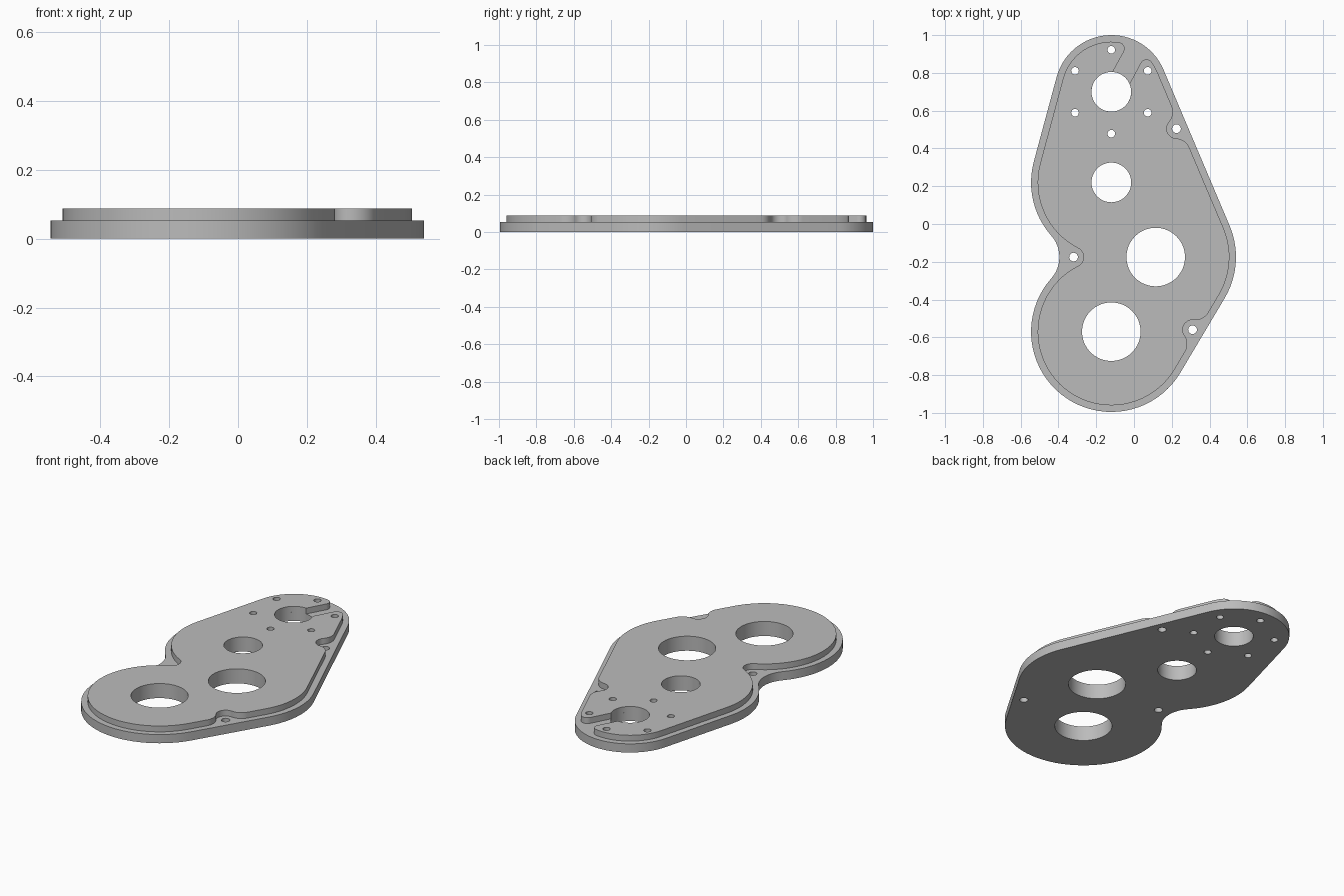
import bpy, bmesh
from math import sin, cos, asin, atan2, sqrt, pi, radians, ceil
from mathutils import Vector

cube = bpy.data.objects.get("Cube")
if cube:
    bpy.data.objects.remove(cube)

metal = bpy.data.materials.new("plain grey metal")
metal.use_nodes = True
metal.diffuse_color = (0.5, 0.5, 0.5, 1)
metal.node_tree.nodes["Principled BSDF"].inputs["Base Color"].default_value = (0.5, 0.5, 0.5, 1)

BASE_TOP, DECK_TOP, INSET = 0.052, 0.087, 0.035


def polar(centre, r, angle):
    return Vector((centre[0] + r * cos(angle), centre[1] + r * sin(angle)))


def tangent(a, b):
    """Contact points of the line joining two signed circles (positive = counter-clockwise)."""
    (ca, ra), (cb, rb) = a, b
    d = cb - ca
    theta = atan2(d.y, d.x) - asin(max(-1, min(1, (rb - ra) / d.length)))
    n = Vector((-sin(theta), cos(theta)))
    return ca - n * ra, cb - n * rb, n


def belt(circles):
    """Closed outline that wraps round a chain of signed circles."""
    pts = []
    for i, (c, r) in enumerate(circles):
        start = tangent(circles[i - 1], circles[i])[1]
        end = tangent(circles[i], circles[(i + 1) % len(circles)])[0]
        if r == 0:
            pts.append(c)
            continue
        a0 = atan2(start.y - c.y, start.x - c.x)
        a1 = atan2(end.y - c.y, end.x - c.x)
        sign = 1 if r > 0 else -1
        sweep = (sign * (a1 - a0)) % (2 * pi)
        if sweep > 2 * pi - 0.05:
            sweep = 0
        steps = max(1, ceil(sweep / radians(5)))
        pts += [polar(c, abs(r), a0 + sign * sweep * k / steps) for k in range(steps + 1)]
    return [p for i, p in enumerate(pts) if (p - pts[i - 1]).length > 0.0005]


def notch(a, b, centre, boss=0.052, fillet=0.08):
    """Rounded bite round a screw hole beside the straight edge from a to b."""
    p, q, n = tangent(a, b)
    d = (q - p).normalized()
    h = n.dot(centre - p)
    run = sqrt((fillet + boss) ** 2 - (fillet - h) ** 2)
    side = n * (fillet - h)
    return [(centre + side - d * run, fillet), (centre, -boss), (centre + side + d * run, fillet)]


def ring(centre, r, count=48):
    return [polar(centre, r, 2 * pi * k / count) for k in range(count)]


def plate(name, loops, z0, z1):
    """Flat plate filled between an outline and its holes, then extruded."""
    bm = bmesh.new()
    for loop in loops:
        vs = [bm.verts.new((p.x, p.y, z0)) for p in loop]
        for i, v in enumerate(vs):
            bm.edges.new((vs[i - 1], v))
    bmesh.ops.triangle_fill(bm, use_beauty=True, edges=bm.edges[:], normal=(0, 0, 1))
    top = bmesh.ops.extrude_face_region(bm, geom=bm.faces[:], use_keep_orig=True)["geom"]
    bmesh.ops.translate(bm, vec=(0, 0, z1 - z0),
                        verts=[g for g in top if isinstance(g, bmesh.types.BMVert)])
    bmesh.ops.recalc_face_normals(bm, faces=bm.faces[:])
    mesh = bpy.data.meshes.new(name)
    bm.to_mesh(mesh)
    bm.free()
    mesh.materials.append(metal)
    obj = bpy.data.objects.new(name, mesh)
    bpy.context.collection.objects.link(obj)
    bpy.ops.object.select_all(action="DESELECT")
    obj.select_set(True)
    bpy.context.view_layer.objects.active = obj
    bpy.ops.object.shade_smooth_by_angle(angle=radians(30))


# Main centres and holes
head, waist, foot, side = (Vector(p) for p in ((-0.12, 0.7), (-0.12, 0.22), (-0.12, -0.57), (0.115, -0.175)))
screws = [Vector(p) for p in ((-0.32, -0.175), (0.225, 0.505), (0.31, -0.56))]
shaft = 0.105
bores = [ring(waist, shaft), ring(foot, 0.155, 64), ring(side, 0.155, 64)]
bolts = [ring(polar(head, 0.222, radians(30 + 60 * k)), 0.02, 24) for k in range(6)]

# Lower plate
outer = [(head, 0.3), (waist, 0.425), (Vector((-0.565, -0.175)), -0.17), (foot, 0.425), (side, 0.425)]
plate("base_plate",
      [belt(outer), ring(head, shaft)] + bores + bolts + [ring(s, 0.023, 24) for s in screws],
      0, BASE_TOP)

# Raised deck, with screw notches and an open slot running into the head bore
r_head, r_body, r_tip = 0.3 - INSET, 0.425 - INSET, 0.034
top, mid, low, right = (head, r_head), (waist, r_body), (foot, r_body), (side, r_body)
tips = [(polar(head, r_head - r_tip, radians(a)), r_tip) for a in (36.5, 81)]
mouth = [(polar(head, shaft, radians(a)), 0) for a in (23.5, 86)]
deck = ([top, mid, (screws[0], -0.053), low] + notch(low, right, screws[2]) + [right]
        + notch(right, top, screws[1])
        + [top, tips[0], mouth[0], (head, -shaft), mouth[1], tips[1]])
plate("raised_deck", [belt(deck)] + bores + bolts, BASE_TOP, DECK_TOP)
